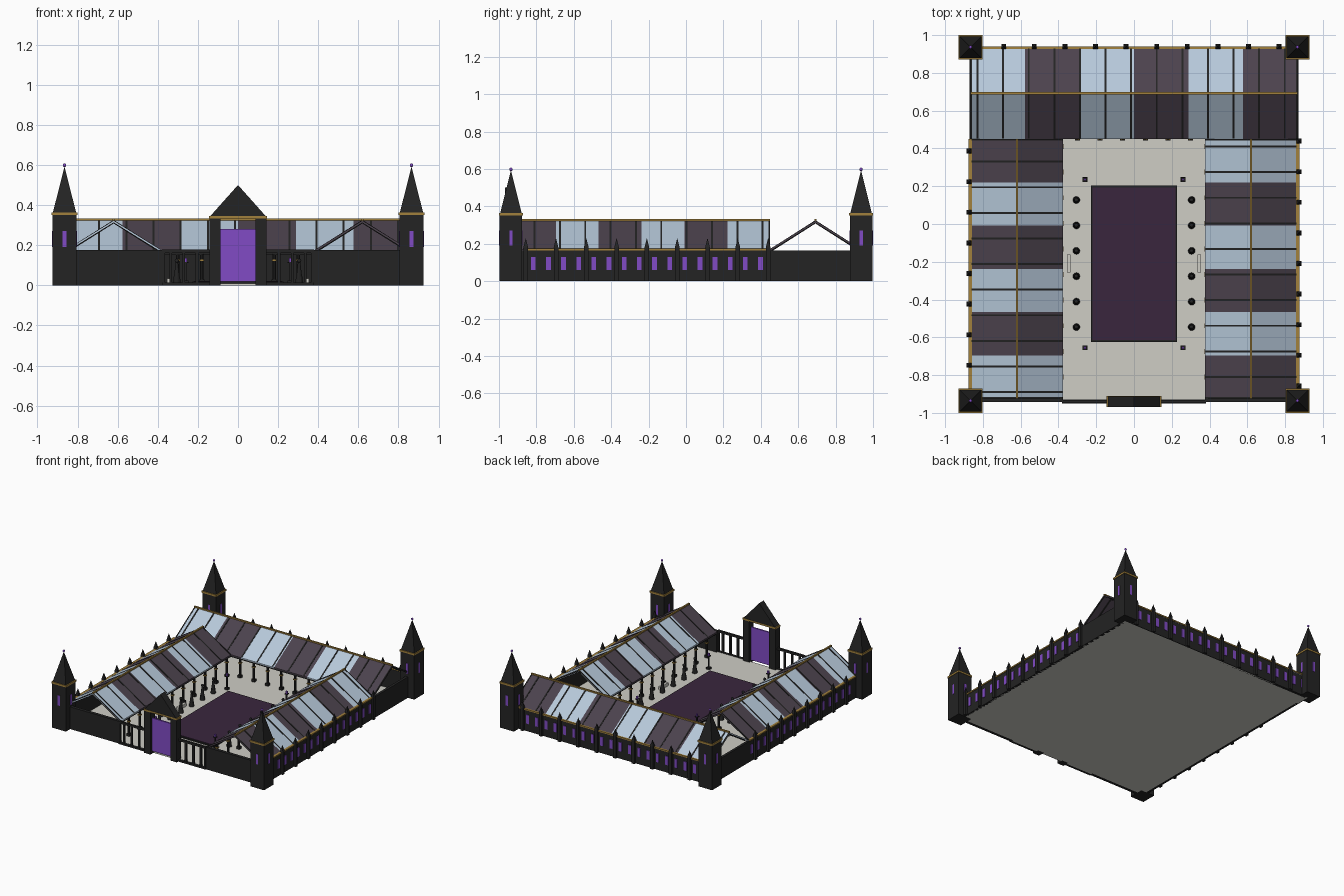
import bpy, bmesh, math
from mathutils import Matrix, Vector

old = bpy.data.objects.get("Cube")
if old:
    bpy.data.objects.remove(old, do_unlink=True)


def material(name, r, g, b):
    m = bpy.data.materials.new(name)
    m.use_nodes = True
    m.diffuse_color = (r, g, b, 1)
    m.node_tree.nodes["Principled BSDF"].inputs["Base Color"].default_value = (r, g, b, 1)
    return m


BLACK = material("black stone", .017, .017, .017)
STONE = material("pale paving", .62, .61, .56)
GLASS = material("pale blue roof", .47, .58, .70)
SLATE = material("dark plum roof", .072, .055, .075)
CARPET = material("deep purple court", .042, .019, .048)
PURPLE = material("bright purple", .22, .07, .56)
GOLD = material("gold trim", .36, .22, .045)


def finish(name, bm, *mats):
    bmesh.ops.recalc_face_normals(bm, faces=bm.faces[:])
    mesh = bpy.data.meshes.new(name)
    bm.to_mesh(mesh)
    bm.free()
    for m in mats:
        mesh.materials.append(m)
    ob = bpy.data.objects.new(name, mesh)
    bpy.context.collection.objects.link(ob)
    return ob


def add_box(bm, x, y, z0, z1, w, d):
    bmesh.ops.create_cube(bm, size=1, matrix=Matrix.Translation((x, y, (z0 + z1) / 2))
                          @ Matrix.Diagonal((w, d, z1 - z0, 1)))


def add_cone(bm, x, y, z0, z1, r0, r1, sides):
    turn = Matrix.Rotation(math.pi / 4, 4, 'Z') if sides == 4 else Matrix()
    bmesh.ops.create_cone(bm, cap_ends=True, segments=sides, radius1=r0, radius2=r1, depth=z1 - z0,
                          matrix=Matrix.Translation((x, y, (z0 + z1) / 2)) @ turn)


def add_ball(bm, x, y, z, r):
    bmesh.ops.create_uvsphere(bm, u_segments=10, v_segments=6, radius=r,
                              matrix=Matrix.Translation((x, y, z)))


def boxes(name, mat, items):
    bm = bmesh.new()
    for it in items:
        add_box(bm, *it)
    return finish(name, bm, mat)


def add_prism(bm, profile, axis, a, b, index=0):
    # sweep a (side, height) profile from a to b along the x or y axis
    put = (lambda s, z, t: (t, s, z)) if axis == 'x' else (lambda s, z, t: (s, t, z))
    lo, hi = ([bm.verts.new(put(s, z, t)) for s, z in profile] for t in (a, b))
    n = len(profile)
    faces = [bm.faces.new(lo), bm.faces.new(hi)]
    faces += [bm.faces.new((lo[i], lo[(i + 1) % n], hi[(i + 1) % n], hi[i])) for i in range(n)]
    for f in faces:
        f.material_index = index


EAVE, RIDGE, WALL = .17, .322, .165
STEP = .162
SIGNS = (-1, 1)

# Ground and central court
boxes("paved_floor", STONE, [(0, 0, 0, .01, 1.73, 1.86)])
boxes("court_border", BLACK, [(0, -.21, .01, .018, .456, .83)])
boxes("court_carpet", CARPET, [(0, -.21, .018, .021, .44, .806)])
boxes("benches", STONE, [(s * .345, -.21, .01, .035, .02, .095) for s in SIGNS])

# Outer walls
boxes("outer_walls", BLACK,
      [(s * .86, 0, 0, WALL, .02, 1.8) for s in SIGNS] + [(0, .925, 0, WALL, 1.7, .02)]
      + [(s * .59, -.93, 0, WALL + .01, .43, .025) for s in SIGNS])
boxes("wall_gold_trim", GOLD,
      [(s * .864, -.21, WALL, WALL + .01, .024, 1.32) for s in SIGNS]
      + [(0, .929, WALL, WALL + .01, 1.7, .024)])

# Buttresses with pinnacles, and the windows between them
right_y = [-.857 + STEP * i for i in range(9)]
left_y = [.386 - STEP * i for i in range(8)]
back_x = [-.69 + STEP * i for i in range(10)]
spots = [(.874, y) for y in right_y] + [(-.874, y) for y in left_y] + [(x, .94) for x in back_x]
bm = bmesh.new()
for x, y in spots:
    add_box(bm, x, y, 0, .18, .024, .024)
    add_cone(bm, x, y, .18, .23, .018, 0, 4)
finish("buttresses", bm, BLACK)
panes = []
for off in (STEP / 4, STEP * 3 / 4):
    panes += [(.871, y + off, .06, .13, .006, .025) for y in right_y[:-1]]
    panes += [(-.871, y + STEP / 2 - off + STEP / 4 - .04, .06, .13, .006, .025) for y in left_y]
    panes += [(x - off, .936, .06, .13, .025, .006) for x in back_x]
boxes("wall_windows", PURPLE, panes)


# Roofs: thin folded shells in alternating bands, with raised ribs and a gold ridge
def gable(mid, half, lift, thick):
    top = [(mid - half, EAVE + lift), (mid, RIDGE + lift), (mid + half, EAVE + lift)]
    return top + [(s, z - thick) for s, z in reversed(top)]


def roof(name, axis, mid, half, a, b, first, ribs):
    bm = bmesh.new()
    band = (b - a) / 6
    for i in range(6):
        add_prism(bm, gable(mid, half, 0, .008), axis, a + i * band, a + (i + 1) * band, (i + first) % 2)
    finish(name + "_roof", bm, GLASS, SLATE)
    bm = bmesh.new()
    for t in ribs:
        add_prism(bm, gable(mid, half - .004, .004, .018), axis, t - .005, t + .005)
    for t in (a + .004, b - .004):
        add_prism(bm, gable(mid, half, .002, .014), axis, t - .004, t + .004)
    finish(name + "_roof_ribs", bm, BLACK)
    c, size = (a + b) / 2, b - a
    ridge = (c, mid, RIDGE, RIDGE + .01, size, .012) if axis == 'x' else (mid, c, RIDGE, RIDGE + .01, .012, size)
    boxes(name + "_gold_ridge", GOLD, [ridge])


RIB = .1355
roof("back", 'x', .692, .243, -.865, .865, 0, [-.828 + RIB * i for i in range(13)])
roof("left_wing", 'y', .62, .245, -.925, .45, 1, [.41 - RIB * i for i in range(10)])
roof("right_wing", 'y', -.62, .245, -.925, .45, 0, [.33 - RIB * i for i in range(10)])

# Inner colonnade with bases, gold capitals and eave beams
cols = [(s * .385, .41 - RIB * i) for s in SIGNS for i in range(10)]
cols += [(-.3 + .12 * i, .455) for i in range(6)]
bm = bmesh.new()
for x, y in cols:
    add_box(bm, x, y, .01, .03, .026, .026)
    add_cone(bm, x, y, .03, .155, .009, .009, 8)
for s in SIGNS:
    add_box(bm, s * .385, -.24, .152, .168, .016, 1.38)
add_box(bm, 0, .458, .152, .168, .77, .016)
finish("colonnade", bm, BLACK)
boxes("column_capitals", GOLD, [(x, y, .12, .128, .022, .022) for x, y in cols])

# Corner towers
bm, trim, balls = bmesh.new(), bmesh.new(), bmesh.new()
slits = []
for sx in SIGNS:
    for sy in SIGNS:
        x, y = sx * .865, sy * .936
        add_box(bm, x, y, 0, .352, .12, .12)
        add_cone(bm, x, y, .364, .592, .0575 * math.sqrt(2), 0, 4)
        add_box(trim, x, y, .35, .364, .128, .128)
        add_ball(balls, x, y, .598, .009)
        for s in SIGNS:
            slits += [(x + s * .06, y, .19, .27, .006, .018), (x, y + s * .06, .19, .27, .018, .006)]
finish("corner_towers", bm, BLACK)
finish("tower_gold_trim", trim, GOLD)
finish("spire_finials", balls, PURPLE)
boxes("tower_windows", PURPLE, slits)

# Gatehouse and open railing at the front
bm = bmesh.new()
for s in SIGNS:
    add_box(bm, s * .115, -.94, 0, .333, .055, .055)
    add_box(bm, s * .26, -.94, .162, .178, .24, .016)
    add_box(bm, s * .26, -.94, 0, .014, .24, .02)
    for x in (.205, .27, .335, .372):
        add_box(bm, s * x, -.94, 0, .165, .014, .014)
add_prism(bm, [(-.138, .345), (0, .5), (.138, .345)], 'y', -.968, -.912)
finish("gatehouse", bm, BLACK)
boxes("gate_door", PURPLE, [(0, -.94, .02, .28, .175, .012)])
boxes("gate_gold_trim", GOLD, [(0, -.94, .333, .346, .29, .06)])

# Statues along both sides of the court
bm = bmesh.new()
for s in SIGNS:
    for i in range(6):
        x, y = s * .305, .127 - .1345 * i
        add_cone(bm, x, y, .01, .045, .019, .016, 12)
        add_cone(bm, x, y, .045, .115, .014, .006, 12)
        add_ball(bm, x, y, .122, .011)
finish("statues", bm, BLACK)

# Lamp posts at the court corners
lamps = [(s * .26, y) for s in SIGNS for y in (.235, -.655)]
bm = bmesh.new()
for x, y in lamps:
    add_box(bm, x, y, .01, .025, .026, .026)
    add_box(bm, x, y, .025, .11, .01, .01)
    add_box(bm, x, y, .11, .116, .024, .024)
finish("lamp_posts", bm, BLACK)
boxes("lamp_lights", PURPLE, [(x, y, .116, .135, .012, .012) for x, y in lamps])
